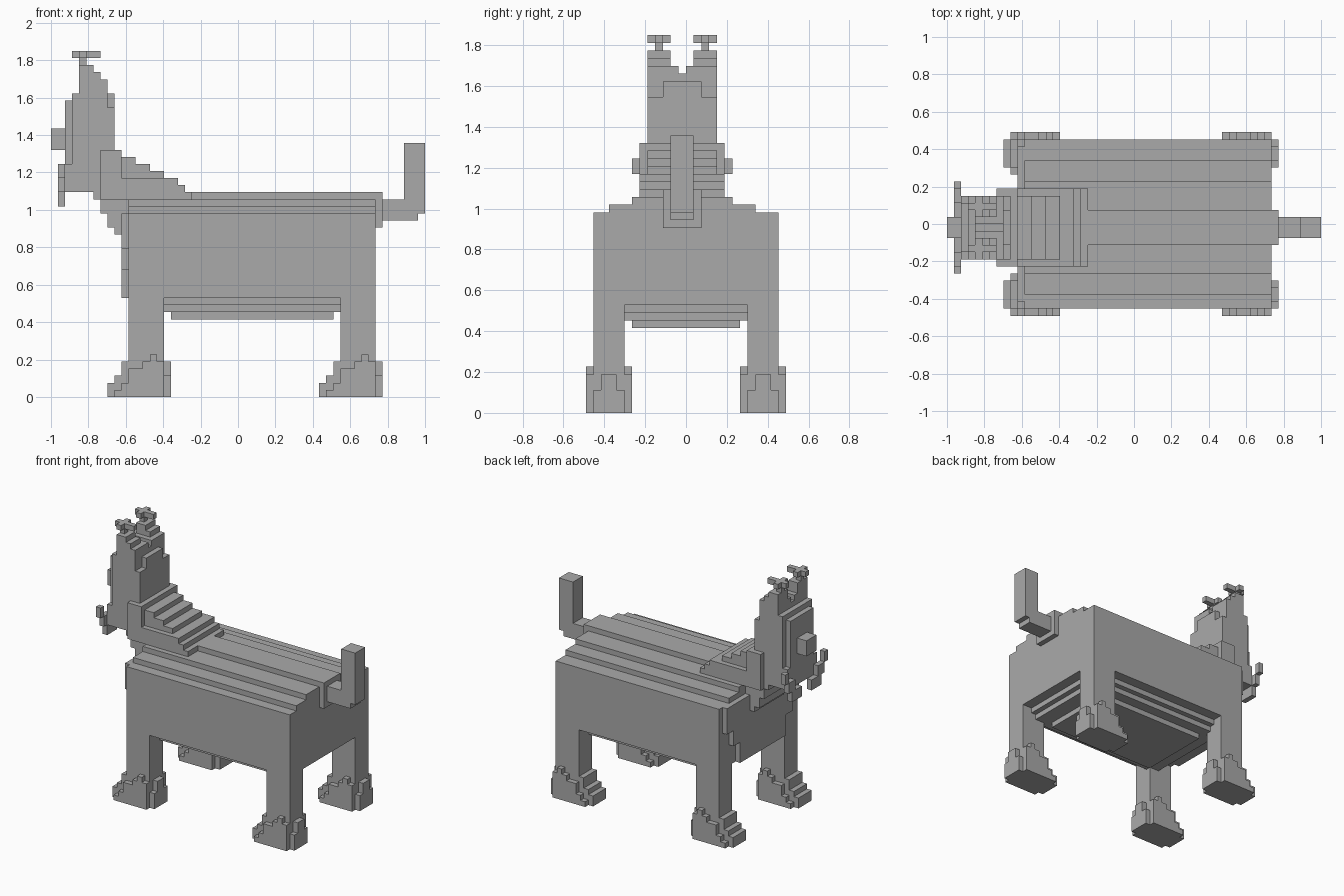
import bpy
import bmesh

UNIT = 2 / 53          # edge of one block
MID = 12.5             # centre line of the head, back and tail, in blocks
WIDTH = 26             # full width, in blocks

cube = bpy.data.objects.get("Cube")
if cube:
    bpy.data.objects.remove(cube, do_unlink=True)

gray = bpy.data.materials.new("plain gray")
gray.use_nodes = True
shade = (0.4, 0.4, 0.4, 1)
gray.diffuse_color = shade
gray.node_tree.nodes["Principled BSDF"].inputs["Base Color"].default_value = shade


def span(x, y, z):
    """Box given by a (low, high) pair of blocks on each axis."""
    return (x, y, z)


def centred(x, width, z):
    """Box that is symmetric about the head and back centre line."""
    return span(x, (MID - width / 2, MID + width / 2), z)


def pair(x, y, z):
    """Box and its twin across the head centre line."""
    low, high = y
    return [span(x, y, z), span(x, (2 * MID - high, 2 * MID - low), z)]


def build(name, boxes):
    """Make one object out of axis-aligned block groups."""
    bm = bmesh.new()
    for box in boxes:
        cube_verts = bmesh.ops.create_cube(bm, size=1)["verts"]
        for v in cube_verts:
            for axis, (low, high) in enumerate(box):
                v.co[axis] = low + (v.co[axis] + 0.5) * (high - low)
    for v in bm.verts:
        v.co.x = v.co.x * UNIT - 1
        v.co.y = (v.co.y - WIDTH / 2) * UNIT
        v.co.z *= UNIT
    mesh = bpy.data.meshes.new(name)
    bm.to_mesh(mesh)
    bm.free()
    mesh.materials.append(gray)
    obj = bpy.data.objects.new(name, mesh)
    bpy.context.collection.objects.link(obj)
    return obj


# Trunk with a stepped back
BODY = (11, 46)
build("body", [span(BODY, (1, 25), (14, 26))])
back_widths = [19, 13, 5]
build("stepped_back", [centred(BODY, w, (26 + n, 27 + n))
                       for n, w in enumerate(back_widths)])

# Belly steps down and inward
build("stepped_belly", [span((13 + n, 44 - n), (3 + n, 23 - n), (13 - n, 14 - n))
                        for n in range(2)]
      + [span((17, 40), (6, 20), (11, 12))])

# Bib on the chest, narrowing downward
build("chest_bib", [span((10, 11), (2, 24), (21, 26)),
                    span((10, 11), (4, 22), (18, 21)),
                    span((10, 11), (6, 20), (14, 18))])

# Tail and the plate it grows from
build("tail_plate", [centred((46, 47), 5, (24, 29))])
build("tail", [centred((47, 52), 3, (25, 28)),
               centred((50, 53), 3, (26, 36))])


def leg(name, start, left):
    """Straight leg with a stepped paw; start is the tip of the paw."""
    heel = start + 8
    column = [span((start + 3, heel), (1, 5), (0, 14))]
    paw = [span((heel, heel + 1), (1, 5), (0, 3)),
           span((heel, heel + 1), (2, 4), (0, 5))]
    for n, top in enumerate([2, 3, 5]):
        paw.append(span((start + n, start + n + 1), (1, 5), (0, top)))
    for n, top in enumerate([1, 2, 4, 4, 5, 6, 5]):
        for side in (0, 5):
            paw.append(span((start + n + 1, start + n + 2),
                            (side, side + 1), (0, top)))
    for part, boxes in (("leg", column), ("paw", paw)):
        if left:
            boxes = [(x, (WIDTH - y[1], WIDTH - y[0]), z) for x, y, z in boxes]
        build(name + "_" + part, boxes)


for row, start in (("head_end", 8), ("tail_end", 38)):
    for side, left in (("near", False), ("far", True)):
        leg(row + "_" + side, start, left)

# Throat joins the head to the chest
build("throat", [centred((x, 11), 9, (low, 29))
                 for x, low in ((6, 28), (7, 26), (8, 24), (9, 23))])

# Mane falls in steps from the neck onto the back
mane_steps = [(20, 11), (19, 11), (18, 11), (16, 9), (14, 9), (12, 9), (10, 9)]
build("mane", [centred((7, end), w, (28 + n, 29 + n))
               for n, (end, w) in enumerate(mane_steps)]
      + [centred((7, 10), 11, (29, 35))])

# Head, built as stacked slabs
build("head", [
    centred((2, 9), 9, (29, 33)),
    centred((3, 9), 9, (33, 38)),
    centred((2, 3), 7, (33, 42)),
    centred((3, 9), 9, (38, 41)),
    centred((3, 8), 9, (41, 43)),
    centred((8, 9), 5, (41, 43)),
    centred((4, 8), 9, (43, 44)),
])
build("snout", [centred((0, 3), 3, (35, 38))])

# Whiskers curl outward from the mouth
build("whiskers", pair((1, 2), (6, 7), (31, 33))
      + pair((1, 2), (7, 9), (29, 31))
      + pair((1, 2), (8, 11), (27, 29)))

# Ears taper to a thin stem with a cross on top
build("ears", pair((4, 8), (8, 12), (44, 45))
      + pair((4, 7), (8, 11), (45, 46))
      + pair((4, 6), (8, 11), (46, 47)))
build("ear_tips", pair((4, 5), (9, 10), (47, 48))
      + pair((3, 7), (9, 10), (48, 49))
      + pair((4, 5), (8, 11), (48, 49)))
